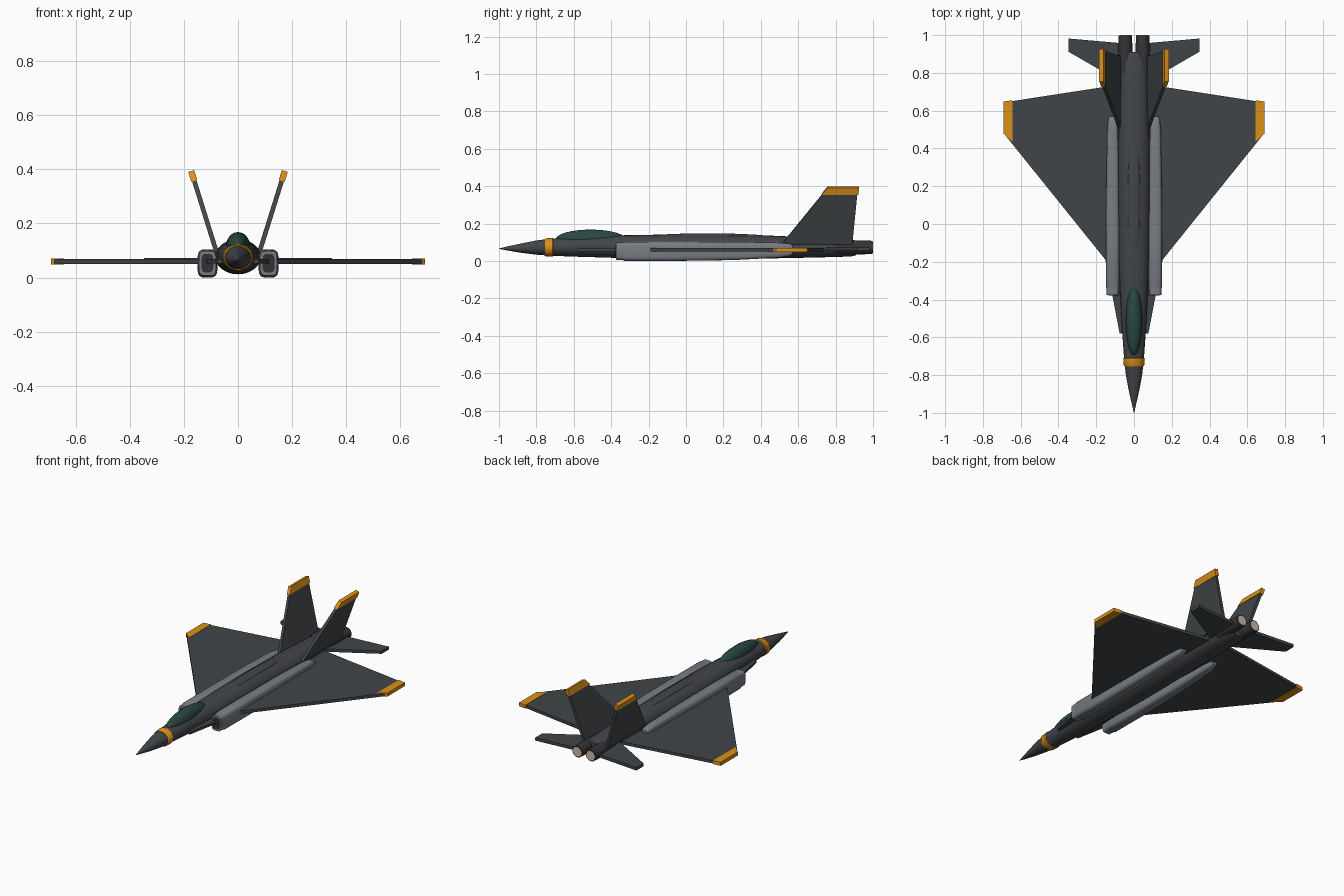
import bpy, bmesh, math
from mathutils import Vector

cube = bpy.data.objects.get("Cube")
if cube:
    bpy.data.objects.remove(cube, do_unlink=True)


def material(name, r, g, b):
    m = bpy.data.materials.new(name)
    m.use_nodes = True
    m.diffuse_color = (r, g, b, 1)
    bsdf = next(n for n in m.node_tree.nodes if n.type == 'BSDF_PRINCIPLED')
    bsdf.inputs["Base Color"].default_value = (r, g, b, 1)
    return m


BODY = material("dark slate", 0.055, 0.06, 0.067)
WING = material("wing grey", 0.052, 0.06, 0.064)
PALE = material("pale grey", 0.19, 0.205, 0.225)
GOLD = material("amber", 0.70, 0.28, 0.01)
GLASS = material("green glass", 0.022, 0.065, 0.055)
METAL = material("nozzle metal", 0.035, 0.035, 0.038)
GLOW = material("exhaust pink grey", 0.62, 0.48, 0.42)
DARK = material("intake dark", 0.03, 0.032, 0.035)


def finish(bm, name, mats, smooth):
    bmesh.ops.recalc_face_normals(bm, faces=bm.faces[:])
    mesh = bpy.data.meshes.new(name)
    bm.to_mesh(mesh)
    bm.free()
    for m in mats:
        mesh.materials.append(m)
    obj = bpy.data.objects.new(name, mesh)
    bpy.context.scene.collection.objects.link(obj)
    if smooth:
        bpy.ops.object.select_all(action='DESELECT')
        obj.select_set(True)
        bpy.context.view_layer.objects.active = obj
        bpy.ops.object.shade_smooth_by_angle(angle=math.radians(38))
    return obj


def loft(name, sections, mats, cx=0.0, power=1.0, sides=24, front_mat=0, back_mat=0):
    """Skin superellipse rings given as (y, centre z, half width, half height)."""
    bm = bmesh.new()
    rings = []
    for y, cz, rx, rz in sections:
        ring = []
        for i in range(sides):
            a = math.tau * i / sides
            c, s = math.cos(a), math.sin(a)
            ring.append(bm.verts.new((cx + rx * math.copysign(abs(c) ** power, c), y,
                                      cz + rz * math.copysign(abs(s) ** power, s))))
        rings.append(ring)
    for r, q in zip(rings, rings[1:]):
        for i in range(sides):
            j = (i + 1) % sides
            bm.faces.new((r[i], r[j], q[j], q[i]))
    bm.faces.new(rings[0]).material_index = front_mat
    bm.faces.new(rings[-1]).material_index = back_mat
    return finish(bm, name, mats, True)


def plate(name, outline, normal, thickness, mat):
    """Flat slab: outline thickened evenly along its normal."""
    bm = bmesh.new()
    off = Vector(normal).normalized() * thickness / 2
    top = [bm.verts.new(Vector(p) + off) for p in outline]
    low = [bm.verts.new(Vector(p) - off) for p in outline]
    bm.faces.new(top)
    bm.faces.new(low[::-1])
    for i in range(len(top)):
        j = (i + 1) % len(top)
        bm.faces.new((top[i], low[i], low[j], top[j]))
    return finish(bm, name, [mat], False)


def ellipsoid(y0, y1, cz, rx, rz, steps=16):
    out = []
    for i in range(steps + 1):
        t = math.pi * (0.02 + 0.96 * i / steps)
        s = math.sin(t)
        out.append(((y0 + y1) / 2 - math.cos(t) * (y1 - y0) / 2, cz, rx * s, rz * s))
    return out


# Fuselage, nose band, canopy and spine
loft("fuselage", [
    (-1.0, 0.066, 0.001, 0.001), (-0.96, 0.067, 0.010, 0.010), (-0.88, 0.069, 0.028, 0.025),
    (-0.80, 0.072, 0.043, 0.038), (-0.72, 0.074, 0.052, 0.046), (-0.58, 0.076, 0.062, 0.053),
    (-0.38, 0.077, 0.073, 0.060), (-0.15, 0.077, 0.081, 0.064), (0.15, 0.077, 0.084, 0.065),
    (0.45, 0.075, 0.082, 0.061), (0.70, 0.072, 0.077, 0.053), (0.88, 0.070, 0.070, 0.046),
    (0.91, 0.070, 0.060, 0.039)], [BODY])
loft("nose_band", [(-0.755, 0.073, 0.050, 0.045), (-0.75, 0.073, 0.054, 0.048),
                   (-0.713, 0.074, 0.057, 0.050), (-0.708, 0.074, 0.053, 0.046)], [GOLD])
loft("canopy", ellipsoid(-0.695, -0.325, 0.118, 0.044, 0.050), [GLASS])
loft("dorsal_spine", ellipsoid(-0.27, 0.50, 0.120, 0.036, 0.028), [BODY], power=0.7)


def fin_point(side, z, y):
    return (side * (0.078 + 0.313 * (z - 0.09)), y, z)


def fin_front(z):
    return 0.52 + 0.814 * (z - 0.10)


def fin_back(z):
    return 0.89 + 0.10 * (z - 0.10)


for side, label in ((1, "left"), (-1, "right")):
    def flat(points, z):
        return [(side * x, y, z) for x, y in points]

    up = (0, 0, 1)

    # Intake duct with a narrower lip and a dark mouth
    loft(label + "_intake_duct", [
        (-0.345, 0.053, 0.030, 0.044), (-0.33, 0.052, 0.036, 0.051), (-0.10, 0.052, 0.037, 0.052),
        (0.25, 0.054, 0.034, 0.049), (0.50, 0.058, 0.029, 0.040), (0.555, 0.060, 0.024, 0.033),
        (0.57, 0.060, 0.018, 0.025)], [PALE], cx=side * 0.113, power=0.5)
    loft(label + "_intake_lip", [(-0.375, 0.053, 0.032, 0.046), (-0.33, 0.053, 0.034, 0.048)],
         [PALE], cx=side * 0.113, power=0.5)
    loft(label + "_intake_mouth", [(-0.378, 0.053, 0.022, 0.034), (-0.373, 0.053, 0.022, 0.034)],
         [DARK], cx=side * 0.113, power=0.5)

    # Strake, delta wing and coloured wing tip
    plate(label + "_strake", flat([(0.05, -0.58), (0.076, -0.58), (0.118, -0.36),
                                   (0.118, -0.20), (0.05, -0.20)], 0.060), up, 0.016, WING)
    plate(label + "_wing", flat([(0.05, -0.315), (0.68, 0.468), (0.68, 0.645),
                                 (0.05, 0.742)], 0.060), up, 0.018, WING)
    plate(label + "_wing_tip", flat([(0.643, 0.435), (0.692, 0.48), (0.692, 0.648),
                                     (0.643, 0.655)], 0.060), up, 0.022, GOLD)

    # Tailplane
    plate(label + "_tailplane", flat([(0.04, 0.735), (0.347, 0.912), (0.347, 0.982),
                                      (0.04, 0.955)], 0.064), up, 0.018, WING)

    # Canted fin with coloured tip
    lean = (side, 0, -0.313)
    plate(label + "_fin", [fin_point(side, z, f(z)) for z, f in (
        (0.09, fin_front), (0.385, fin_front), (0.385, fin_back), (0.09, fin_back))],
        lean, 0.017, WING)
    plate(label + "_fin_tip", [fin_point(side, z, f(z) + d) for z, f, d in (
        (0.357, fin_front, -0.004), (0.394, fin_front, -0.004),
        (0.394, fin_back, 0.006), (0.357, fin_back, 0.006))], lean, 0.023, GOLD)

    # Engine nozzle with glowing exhaust disc
    loft(label + "_nozzle", [(0.80, 0.073, 0.034, 0.034), (0.93, 0.073, 0.038, 0.038),
                             (0.998, 0.073, 0.035, 0.035)], [METAL], cx=side * 0.046)
    loft(label + "_exhaust", [(0.993, 0.073, 0.029, 0.029), (1.0, 0.073, 0.029, 0.029)],
         [GLOW], cx=side * 0.046)
